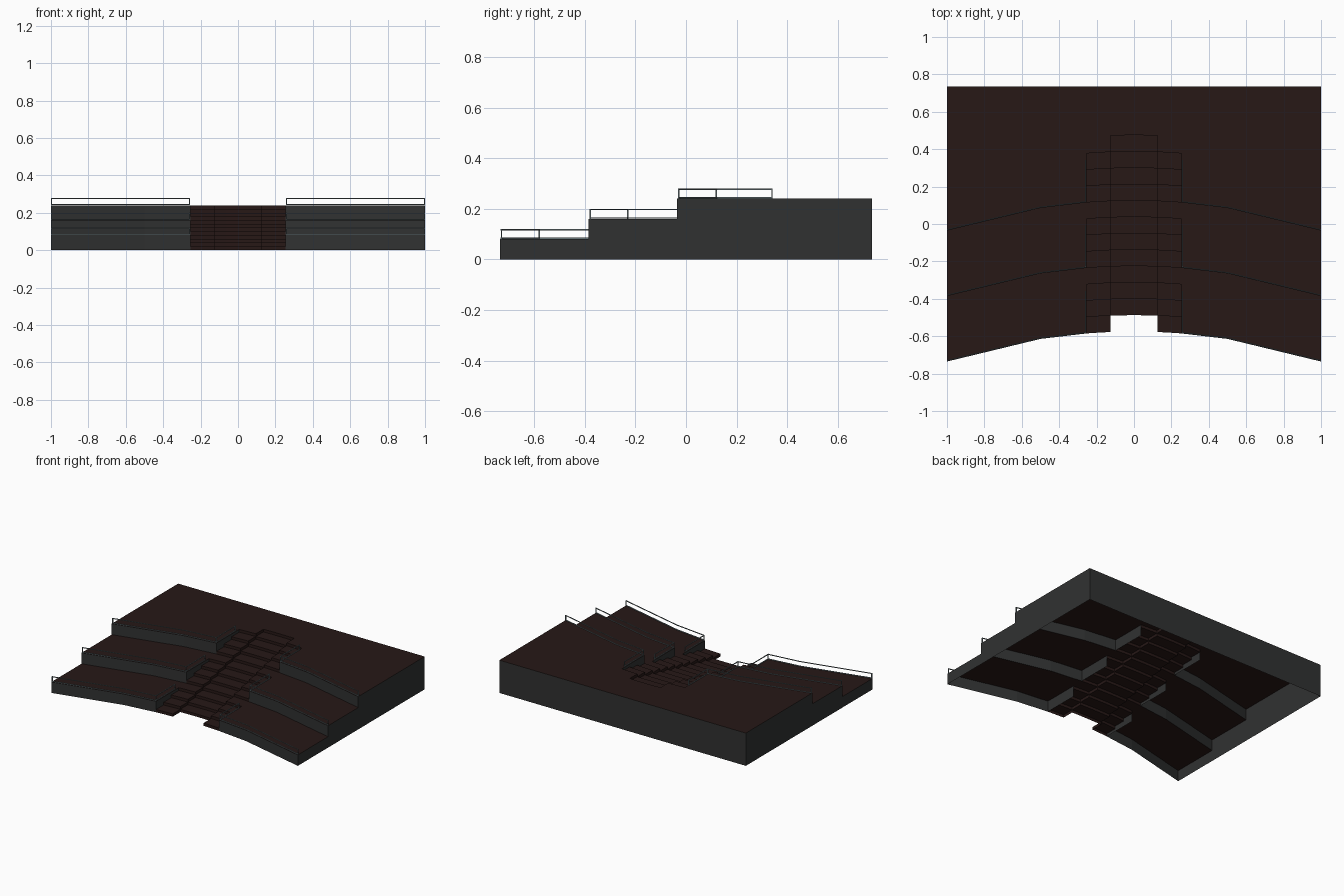
import bpy, bmesh, math
from mathutils import Vector

if "Cube" in bpy.data.objects:
    bpy.data.objects.remove(bpy.data.objects["Cube"])

R = 3.2                 # plan radius of the curved fronts
FRONT = -0.575          # first front line on the centre axis
BACK = 0.735
TIER, RISE = 0.35, 0.08  # depth and height of a terrace
TREAD, STEP = TIER / 4, RISE / 4
IN, OUT = 0.125, 0.255  # half widths of the sunken lane and of the stair


def material(name, rgb):
    m = bpy.data.materials.new(name)
    m.diffuse_color = (*rgb, 1)
    m.use_nodes = True
    m.node_tree.nodes["Principled BSDF"].inputs["Base Color"].default_value = m.diffuse_color
    return m


brown = material("brown_decking", (0.020, 0.009, 0.008))
grey = material("dark_wall", (0.030, 0.031, 0.031))
steel = material("rail_steel", (0.14, 0.18, 0.19))


def arc(x, offset=0.0):
    """y of a curved front at x."""
    return FRONT + offset - (R - math.sqrt(R * R - x * x))


def make(name, faces, mat):
    """Right-half faces, mirrored across x = 0."""
    bm = bmesh.new()
    for f in faces:
        bm.faces.new([bm.verts.new(p) for p in f])
    bmesh.ops.remove_doubles(bm, verts=bm.verts, dist=1e-5)
    me = bpy.data.meshes.new(name)
    bm.to_mesh(me)
    bm.free()
    ob = bpy.data.objects.new(name, me)
    bpy.context.collection.objects.link(ob)
    me.materials.append(mat)
    ob.modifiers.new("mirror", "MIRROR").merge_threshold = 1e-5
    return ob


def floor(xs, y0, y1, z):
    """Horizontal strips between two front lines, facing up."""
    return [[(a, y0(a), z), (b, y0(b), z), (b, y1(b), z), (a, y1(a), z)]
            for a, b in zip(xs, xs[1:])]


def wall(pts, z0, z1):
    """Vertical strips along a plan path."""
    return [[(*a, z0), (*b, z0), (*b, z1), (*a, z1)]
            for a, b in zip(pts, pts[1:])]


def bar(p, q, t):
    """Square bar between two points."""
    p, q = Vector(p), Vector(q)
    d = (q - p).normalized()
    up = Vector((1, 0, 0)) if abs(d.z) > 0.9 else Vector((0, 0, 1))
    s, u = d.cross(up).normalized() * t / 2, up * t / 2
    p, q = p - d * t / 2, q + d * t / 2
    a, b = ([c - s - u, c + s - u, c + s + u, c - s + u] for c in (p, q))
    return [a[::-1], b] + [[a[i], a[(i + 1) % 4], b[(i + 1) % 4], b[i]]
                           for i in range(4)]


WIDE = [OUT, 0.5, 1.0]

# Terraces, their retaining walls and railings
for k in range(3):
    off, z0, z1 = TIER * k, RISE * k, RISE * (k + 1)
    front = lambda x, o=off: arc(x, o)
    rear = (lambda x, o=off + TIER: arc(x, o)) if k < 2 else (lambda x: BACK)
    make(f"terrace_deck_{k + 1}", floor(WIDE, front, rear, z1), brown)

    notch_end = front(OUT) + 3 * TREAD
    path = [(OUT, notch_end)] + [(x, front(x)) for x in WIDE]
    make(f"retaining_wall_{k + 1}", wall(path, z0, z1), grey)
    make(f"side_wall_{k + 1}", wall([(1, front(1)), (1, rear(1))], 0, z1), grey)

    rail = [(0.996, front(0.996) + 0.005), (0.5, front(0.5) + 0.005),
            (0.26, front(0.26) + 0.005), (0.26, front(0.26) + 0.2225 + 0.003)]
    faces = []
    for h in (0.004, 0.0375):
        for a, b in zip(rail, rail[1:]):
            faces += bar((*a, z1 + h), (*b, z1 + h), 0.005)
    for i in (0, 2, 3):
        faces += bar((*rail[i], z1 + 0.003), (*rail[i], z1 + 0.0375), 0.0055)
    bm_faces = [[tuple(v) for v in f] for f in faces]
    make(f"railing_{k + 1}", bm_faces, steel)

make("back_wall", wall([(1, BACK), (0, BACK)], 0, 3 * RISE), grey)

# Stair: side flights, with a middle lane set back by one tread
LANE, SIDE = [0, 0.0625, IN], [IN, 0.19, OUT]
for name, xs, shift in (("stair_lane", LANE, TREAD), ("stair_side", SIDE, 0)):
    faces = []
    for j in range(12):
        y0 = lambda x, o=shift + TREAD * j: arc(x, o)
        y1 = lambda x, o=shift + TREAD * (j + 1): arc(x, o)
        last = (lambda x: BACK) if j == 11 else y1
        z = STEP * (j + 1)
        faces += wall([(x, y0(x)) for x in xs], z - STEP, z)
        faces += floor(xs, y0, last, z)
        if name == "stair_side":   # cheek beside the middle lane
            faces += wall([(IN, y1(IN)), (IN, y0(IN))], z - STEP, z)
    make(name, faces, brown)
